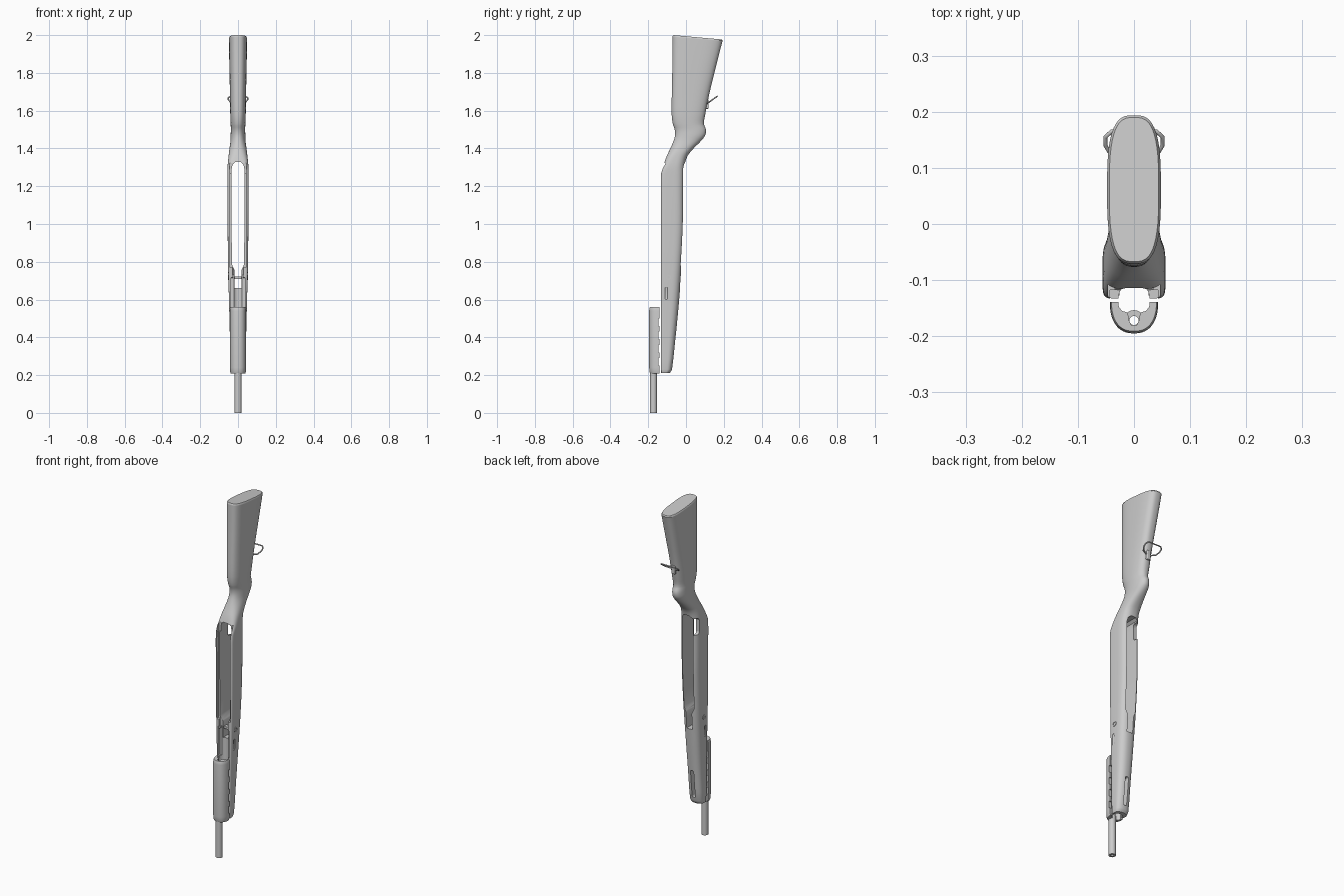
import bpy, bmesh, math
from mathutils import Vector

if "Cube" in bpy.data.objects:
    bpy.data.objects.remove(bpy.data.objects["Cube"])


def finish(name, bm, angle=35):
    bmesh.ops.recalc_face_normals(bm, faces=bm.faces)
    me = bpy.data.meshes.new(name)
    bm.to_mesh(me)
    bm.free()
    ob = bpy.data.objects.new(name, me)
    bpy.context.collection.objects.link(ob)
    smooth(ob, angle)
    return ob


def smooth(ob, angle=35):
    bpy.ops.object.select_all(action='DESELECT')
    bpy.context.view_layer.objects.active = ob
    ob.select_set(True)
    bpy.ops.object.shade_smooth_by_angle(angle=math.radians(angle))


def loft(name, rings, angle=35):
    bm = bmesh.new()
    vs = [[bm.verts.new(p) for p in r] for r in rings]
    n = len(vs[0])
    for a, b in zip(vs, vs[1:]):
        for i in range(n):
            j = (i + 1) % n
            bm.faces.new((a[i], a[j], b[j], b[i]))
    bm.faces.new(vs[0])
    bm.faces.new(vs[-1])
    return finish(name, bm, angle)


def box(name, x0, x1, y0, y1, z0, z1, bevel=0):
    r = [[(x0, y0, z), (x1, y0, z), (x1, y1, z), (x0, y1, z)] for z in (z0, z1)]
    ob = loft(name, r)
    if bevel:
        m = ob.modifiers.new("bevel", 'BEVEL')
        m.width, m.segments = bevel, 3
        bpy.ops.object.modifier_apply(modifier="bevel")
    return ob


def rod(name, c, r, z0, z1, n=32):
    return loft(name, [[(c[0] + r * math.cos(2 * math.pi * i / n),
                         c[1] + r * math.sin(2 * math.pi * i / n), z)
                        for i in range(n)] for z in (z0, z1)])


def side_disc(name, x0, x1, y, z, r, n=20):
    return loft(name, [[(x, y + r * math.cos(2 * math.pi * i / n),
                         z + r * math.sin(2 * math.pi * i / n))
                        for i in range(n)] for x in (x0, x1)])


def cut(ob, cutter):
    cutter.hide_render = True
    m = ob.modifiers.new("cut", 'BOOLEAN')
    m.operation, m.solver, m.object = 'DIFFERENCE', 'EXACT', cutter
    bpy.context.view_layer.objects.active = ob
    bpy.ops.object.modifier_apply(modifier="cut")
    bpy.data.objects.remove(cutter)


def section(z, yf, yb, w, ef, eb, n=48):
    # rounded section; front and back halves have their own squareness
    ring = []
    yc, h = (yf + yb) / 2, (yb - yf) / 2
    for i in range(n):
        t = 2 * math.pi * (i + .5) / n
        c, s = math.cos(t), math.sin(t)
        e = eb if s > 0 else ef
        ring.append(Vector((w * math.copysign(abs(c) ** (2 / e), c),
                            yc + h * math.copysign(abs(s) ** (2 / e), s), z)))
    return ring


# stock body: z, front y, back y, half width, front squareness, back squareness
keys = [
    (.212, -.132, -.085, .036, 9, 2.2), (.23, -.133, -.074, .040, 9, 2.3),
    (.40, -.133, -.055, .043, 9, 2.3), (.60, -.133, -.036, .048, 9, 2.4),
    (.80, -.133, -.021, .053, 9, 2.6), (1.0, -.133, -.011, .055, 9, 2.8),
    (1.15, -.133, -.010, .056, 9, 2.8), (1.27, -.132, -.009, .056, 8, 2.8),
    (1.31, -.120, -.007, .055, 5, 2.6), (1.36, -.102, .008, .050, 3, 2.4),
    (1.40, -.083, .040, .045, 2.4, 2.3), (1.44, -.066, .080, .040, 2.2, 2.2),
    (1.47, -.058, .102, .039, 2.2, 2.2), (1.50, -.060, .106, .038, 2.2, 2.2),
    (1.53, -.070, .095, .039, 2.3, 2.3), (1.58, -.076, .102, .041, 2.5, 2.5),
    (1.70, -.075, .126, .043, 2.7, 2.7), (1.85, -.072, .163, .046, 2.9, 2.9),
    (1.985, -.071, .192, .048, 3, 3), (1.993, -.071, .194, .048, 3, 3),
]
rings = []
for i in range(len(keys) - 1):
    p = [keys[max(i - 1, 0)], keys[i], keys[i + 1], keys[min(i + 2, len(keys) - 1)]]
    for u in (0, 1 / 3, 2 / 3):
        k = []
        for c in range(6):
            def slope(a, b):
                return (p[b][c] - p[a][c]) / max(p[b][0] - p[a][0], 1e-6)
            d = p[2][0] - p[1][0]
            m0, m1 = slope(0, 2) * d, slope(1, 3) * d
            k.append((2*u**3 - 3*u**2 + 1) * p[1][c] + (u**3 - 2*u*u + u) * m0
                     + (3*u*u - 2*u**3) * p[2][c] + (u**3 - u*u) * m1)
        k[0] = p[1][0] + u * (p[2][0] - p[1][0])
        rings.append(section(*k))
rings.append(section(*keys[-1]))
rings.append(section(2.0, -.067, .190, .044, 3, 3))
for r in rings:                      # slanted butt end
    for v in r:
        f = min(max((v.z - 1.85) / .15, 0), 1)
        v.z -= f * (v.y + .067) * .09
stock = loft("stock", rings, 40)

# through slot with rounded top and narrow lower end
half = [(.018, .66), (.018, .755), (.032, .785), (.034, 1.0), (.034, 1.29),
        (.029, 1.315), (.015, 1.327)]
outline = half + [(-x, z) for x, z in reversed(half)]
cut(stock, loft("slot_cutter", [[(x, y, z) for x, z in outline] for y in (-.3, .3)]))
# half round barrel channel, wider bedding steps and rear shelf
cut(stock, rod("channel_cutter", (0, -.133), .028, .1, .80))
cut(stock, box("rear_shelf_cutter", -.046, .046, -.3, -.108, 1.27, 1.322))
cut(stock, box("bedding_cutter", -.043, .043, -.3, -.118, .77, 1.28))
cut(stock, box("front_step_cutter", -.036, .036, -.3, -.115, .56, .73))
# slit under the fore end and relief notch on one side
cut(stock, box("slit_cutter", -.010, .010, -.12, 0, .25, .41, .006))
cut(stock, box("side_notch_cutter", -.08, -.02, -.045, .05, 1.215, 1.31, .015))
# shallow side recesses
for s in (-1, 1):
    a, b = sorted((s * .045, s * .08))
    cut(stock, box("side_recess_cutter", a, b, -.112, -.098, .60, .665, .005))
smooth(stock, 40)

# cross bracket and side pins
box("cross_bar", -.046, .046, -.102, -.078, .708, .722, .002)
for s, side in ((-1, "left"), (1, "right")):
    a, b = sorted((s * .026, s * .049))
    box("bracket_cheek_" + side, a, b, -.128, -.085, .715, .768, .002)
    a, b = sorted((s * .044, s * .0535))
    pin = side_disc("side_pin_" + side, a, b, -.093, .718, .014)
    a, b = sorted((s * .05, s * .06))
    cut(pin, side_disc("pin_hole_cutter", a, b, -.093, .718, .008))
    smooth(pin)

# hand guard: half pipe with keyhole inside
outer = []
for i in range(25):
    t = math.pi * i / 24
    outer.append((.043 * math.copysign(abs(math.cos(t)) ** .85, math.cos(t)),
                  -.139 - .056 * math.sin(t) ** .85))
hp = [(.028, -.139), (.027, -.148), (.021, -.155), (.011, -.158), (.009, -.172),
      (.005, -.180)]
inner = [(-x, y) for x, y in hp] + list(reversed(hp))
guard_rings = []
for z, k in ((.208, .90), (.216, .96), (.24, 1), (.54, 1), (.553, .98), (.56, .93)):
    guard_rings.append([(x * k, -.139 + (y + .139) * k, z) for x, y in outer]
                       + [(x, y, z) for x, y in inner])
guard = loft("hand_guard", guard_rings, 40)
for z in (.27, .34, .41, .48):       # relief notches along the lower edges
    cut(guard, box("edge_notch_cutter", -.06, .06, -.146, -.12, z - .02, z + .02))
smooth(guard, 40)

# tube below the guard
tube = rod("tube", (0, -.172), .0185, 0, .23)
cut(tube, rod("bore_cutter", (0, -.172), .008, -.1, .4))
smooth(tube)

# wire sling loop on the back of the butt
path = [(.012, .112), (.040, .122), (.051, .140), (.051, .155), (.040, .165)]
pts = path + [(-x, y) for x, y in reversed(path)]
cu = bpy.data.curves.new("sling_loop", 'CURVE')
cu.dimensions, cu.bevel_depth, cu.bevel_resolution = '3D', .0038, 3
sp = cu.splines.new('POLY')
sp.points.add(len(pts) - 1)
for q, (x, y) in zip(sp.points, pts):
    q.co = (x, y, 1.635 + (y - .108) * .72, 1)
sp.use_cyclic_u = True
bpy.context.collection.objects.link(bpy.data.objects.new("sling_loop", cu))
box("sling_loop_base", -.012, .012, .100, .120, 1.61, 1.66, .004)
